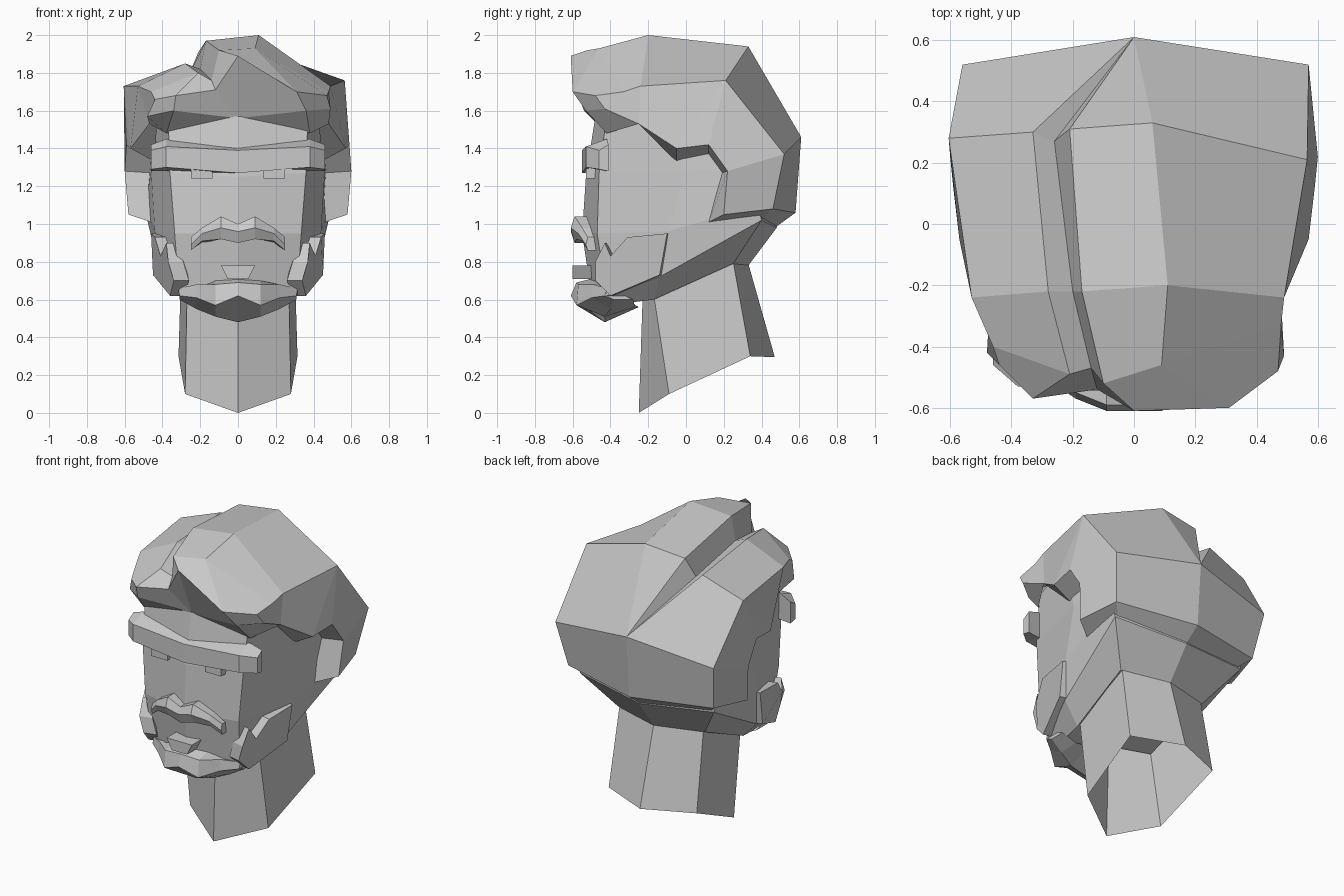
import bpy, bmesh


def make(name, faces):
    """Flat-shaded mesh from faces given as point lists; shared points are welded."""
    bm = bmesh.new()
    for f in faces:
        pts = []
        for p in f:
            if p not in pts:
                pts.append(p)
        if len(pts) > 2:
            bm.faces.new([bm.verts.new(p) for p in pts])
    bmesh.ops.remove_doubles(bm, verts=bm.verts, dist=0.0005)
    bmesh.ops.recalc_face_normals(bm, faces=bm.faces)
    me = bpy.data.meshes.new(name)
    bm.to_mesh(me)
    bm.free()
    ob = bpy.data.objects.new(name, me)
    bpy.context.collection.objects.link(ob)
    return ob


def flip(p):
    return (-p[0], p[1], p[2])


def strip(a, b, closed=False):
    n = len(a)
    return [[a[i], a[(i + 1) % n], b[(i + 1) % n], b[i]]
            for i in range(n if closed else n - 1)]


def loft(name, rings, caps=True):
    faces = []
    for a, b in zip(rings, rings[1:]):
        faces += strip(a, b, True)
    if caps:
        faces += [rings[0], rings[-1]]
    return make(name, faces)


def full(half):
    """Ring from a half outline, front to back; centre points are not doubled."""
    return half + [flip(p) for p in reversed(half) if p[0] > 0]


def bar(name, half):
    """Symmetric bar: cross-sections (x, [(y, z)...]) listed from the centre outwards."""
    secs = [[(x, y, z) for y, z in prof] for x, prof in half]
    loft(name, [[flip(p) for p in s] for s in reversed(secs[1:])] + secs)


# Neck, open at the bottom
loft("neck", [
    full([(0, -.25, 0), (.28, -.09, .1), (.315, .34, .3), (0, .47, .295)]),
    full([(0, -.23, .6), (.27, -.17, .62), (.3, .25, .8), (0, .33, .79)])], caps=False)

# Head: sloping jaw up to the forehead
loft("head", [
    full([(0, -.35, .56), (.27, -.33, .58), (.29, -.17, .6), (.31, .25, .79), (0, .33, .78)]),
    full([(0, -.5, .62), (.31, -.42, .62), (.41, -.14, .72), (.48, .4, 1.02), (0, .48, .98)]),
    full([(0, -.55, .95), (.335, -.47, .95), (.44, -.1, .96), (.49, .38, 1.1), (0, .5, 1.1)]),
    full([(0, -.53, 1.25), (.36, -.46, 1.27), (.46, 0, 1.28), (.47, .38, 1.3), (0, .5, 1.3)]),
    full([(0, -.48, 1.57), (.37, -.42, 1.57), (.44, -.1, 1.6), (.44, .3, 1.6), (0, .4, 1.6)])])

# Hair: rows from the crown forward, over the quiff and under the fringe
crown = (0, .61, 1.46)
rows = [
    [(-.56, .52, 1.37), crown, crown, crown, crown, (.57, .52, 1.37)],
    [(-.605, .28, 1.73), (-.33, .3, 1.83), (-.26, .27, 1.79), (-.21, .31, 1.91),
     (.06, .33, 1.94), (.565, .21, 1.76)],
    [(-.53, -.24, 1.73), (-.28, -.22, 1.85), (-.2, -.22, 1.82), (-.17, -.22, 1.97),
     (.11, -.2, 2.0), (.49, -.24, 1.73)],
    [(-.46, -.4, 1.7), (-.21, -.49, 1.8), (-.14, -.47, 1.76), (-.1, -.52, 1.92),
     (.09, -.46, 1.93), (.48, -.33, 1.7)],
    [(-.44, -.46, 1.66), (-.33, -.57, 1.68), (-.12, -.54, 1.71), (0, -.61, 1.89),
     (.31, -.6, 1.7), (.47, -.48, 1.68)],
    [(-.48, -.42, 1.57), (-.34, -.54, 1.6), (0, -.47, 1.56), (0, -.47, 1.56),
     (.36, -.53, 1.6), (.49, -.43, 1.61)],
    [(-.47, -.25, 1.53), (-.38, -.42, 1.48), (0, -.46, 1.555), (0, -.46, 1.555),
     (.38, -.42, 1.48), (.48, -.25, 1.53)]]
faces = []
for a, b in zip(rows, rows[1:]):
    faces += strip(a, b)
for s, col in ((1, 5), (-1, 0)):
    def m(x, y, z):
        return (s * x, y, z)
    back, high, front = rows[0][col], rows[1][col], rows[2][col]
    # Lower edge running around the ear notch, and its inner rim
    edge = [rows[6][col], m(.57, -.05, 1.4), m(.59, .12, 1.42), m(.6, .22, 1.28), m(.58, .2, 1.05)]
    rim = [m(.43, -.25, 1.53), m(.44, -.05, 1.33), m(.45, .12, 1.37),
           m(.45, .19, 1.27), m(.46, .12, 1.01)]
    nape, tail = m(.52, .46, 1.08), m(.45, .39, 1.02)
    mid, low = (0, .58, 1.06), (0, .47, .98)
    faces += strip(edge, rim)
    faces += [[r[col] for r in rows[2:]],
              [front, high, edge[1], edge[0]], [high, edge[2], edge[1]],
              [high, back, edge[3], edge[2]], [back, nape, edge[4], edge[3]],
              [back, crown, mid, nape], [nape, mid, low, tail],
              [nape, tail, rim[4], edge[4]]]
make("hair", faces)

# Brow: one heavy bar bent around the forehead
bar("brow", [(0, [(-.55, 1.27), (-.55, 1.39), (-.47, 1.41), (-.46, 1.29)]),
             (.38, [(-.53, 1.3), (-.53, 1.41), (-.42, 1.45), (-.42, 1.28)]),
             (.46, [(-.46, 1.29), (-.46, 1.39), (-.41, 1.42), (-.41, 1.28)])])

# Moustache, lip tuft and chin beard
bar("moustache", [(0, [(-.59, .9), (-.61, .96), (-.59, 1.0), (-.5, 1.0), (-.5, .9)]),
                  (.09, [(-.58, .92), (-.61, .98), (-.59, 1.04), (-.5, 1.04), (-.5, .92)]),
                  (.19, [(-.55, .91), (-.57, .95), (-.55, .98), (-.47, .98), (-.47, .9)]),
                  (.25, [(-.52, .86), (-.53, .89), (-.52, .93), (-.45, .93), (-.45, .86)])])
loft("lip_tuft", [[(-.09, y, .78), (.09, y, .78), (.055, y, .71), (-.055, y, .71)]
                  for y in (-.6, -.5)])
bar("chin_beard", [(0, [(-.5, .71), (-.58, .69), (-.61, .62), (-.43, .48), (-.25, .56)]),
                   (.12, [(-.48, .7), (-.57, .68), (-.58, .57), (-.43, .51), (-.25, .56)]),
                   (.22, [(-.42, .66), (-.49, .68), (-.5, .61), (-.4, .55), (-.27, .56)]),
                   (.31, [(-.39, .65), (-.42, .66), (-.43, .62), (-.38, .6), (-.28, .6)])])

# Eyes and jaw beards, one per side
jaw = [(.37, -.48, .8), (.38, -.43, .9), (.41, -.4, .83), (.44, -.31, .93), (.46, -.1, .95),
       (.45, -.14, .73), (.36, -.4, .62), (.34, -.48, .7)]
for side, f in (("right", lambda p: p), ("left", flip)):
    loft("eye_" + side, [[f((.135, y, 1.24)), f((.25, y, 1.24)), f((.25, y, 1.3)),
                          f((.135, y, 1.3))] for y in (-.53, -.46)])
    loft("jaw_beard_" + side, [[f(p) for p in jaw],
                               [f((p[0] - .08, p[1] + .02, p[2])) for p in jaw]])
